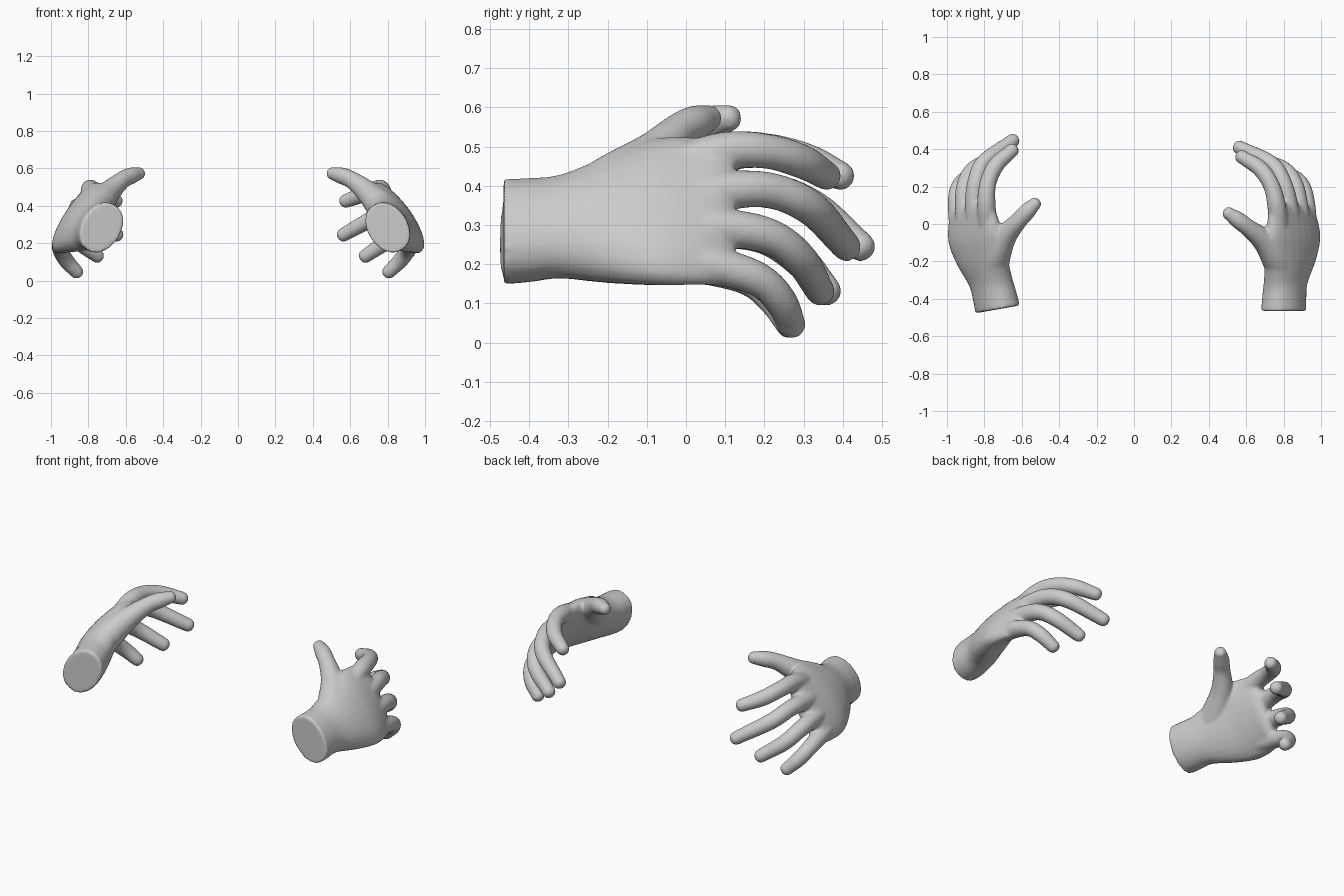
import bpy, bmesh
from math import cos, sin, pi, radians, sqrt
from mathutils import Vector, Matrix

if "Cube" in bpy.data.objects:
    bpy.data.objects.remove(bpy.data.objects["Cube"])

N = 24

# palm and wrist sections: y, centre x, centre z, half width, half thickness, tilt in degrees
PALM = [(-.465, .80, .283, .142, .107, 57), (-.40, .803, .287, .141, .105, 57),
        (-.32, .81, .296, .143, .10, 56), (-.20, .835, .314, .185, .095, 54),
        (-.08, .848, .333, .222, .082, 54), (.02, .848, .335, .22, .068, 57),
        (.085, .842, .333, .208, .056, 61), (.12, .838, .333, .185, .035, 63)]

# finger paths: x, y, z, radius
FINGERS = [
    [(.775, -.02, .45, .055), (.762, .10, .488, .050), (.735, .205, .488, .045),
     (.675, .295, .462, .044), (.578, .358, .426, .037)],
    [(.84, -.02, .37, .052), (.828, .10, .388, .050), (.800, .215, .388, .046),
     (.735, .32, .342, .045), (.566, .408, .246, .038)],
    [(.89, -.02, .29, .052), (.882, .10, .292, .050), (.858, .215, .270, .046),
     (.800, .292, .212, .044), (.684, .341, .133, .038)],
    [(.93, -.04, .215, .052), (.922, .10, .190, .048), (.905, .19, .158, .044),
     (.866, .242, .105, .042), (.808, .268, .048, .037)],
    [(.80, -.27, .34, .085), (.755, -.17, .41, .080), (.69, -.085, .475, .062),
     (.61, -.02, .537, .047), (.555, .022, .560, .045), (.508, .055, .572, .035)],
]


def loft(bm, rings):
    rows = [[bm.verts.new(p) for p in r] for r in rings]
    for a, b in zip(rows, rows[1:]):
        for i in range(N):
            j = (i + 1) % N
            bm.faces.new((a[i], a[j], b[j], b[i]))
    bm.faces.new(rows[0][::-1])
    bm.faces.new(rows[-1])


def spline(keys, steps=8):
    """Smooth curve through points of any dimension."""
    k = [Vector(p) for p in keys]
    k = [k[0] * 2 - k[1]] + k + [k[-1] * 2 - k[-2]]
    out = []
    for a, b, c, d in zip(k, k[1:], k[2:], k[3:]):
        for s in range(steps):
            t = s / steps
            out.append(.5 * (2 * b + (c - a) * t + (2 * a - 5 * b + 4 * c - d) * t * t
                             + (3 * b - a - 3 * c + d) * t ** 3))
    return out + [k[-2]]


def palm(bm):
    # lofted rounded sections running along y
    keys = spline([Vector(r) for r in PALM], 4)
    rings = []
    for y, cx, cz, w, h, tilt in keys:
        u = Vector((cos(radians(tilt)), 0, -sin(radians(tilt))))
        v = Vector((-u.z, 0, u.x))
        ring = []
        for i in range(N):
            c, s = cos(2 * pi * i / N), sin(2 * pi * i / N)
            p = Vector((cx, y, cz)) + u * (w * c) + v * (h * (abs(s) ** .9) * (1 if s > 0 else -1))
            ring.append(p)
        rings.append(ring)
    loft(bm, rings)


def finger(bm, keys):
    # tapered tube with a blunt rounded tip
    path = spline(keys)
    pts = [Vector(p[:3]) for p in path]
    rad = [p[3] for p in path]
    end = (pts[-1] - pts[-2]).normalized()
    base, r0 = pts[-1].copy(), rad[-1]
    for t in (.3, .55, .75, .9, .98):
        pts.append(base + end * r0 * t)
        rad.append(r0 * sqrt(1 - t ** 2.6))
    rings = []
    for i, p in enumerate(pts):
        d = (pts[min(i + 1, len(pts) - 1)] - pts[max(i - 1, 0)]).normalized()
        u = d.cross(Vector((.5, 0, -.85))).normalized()
        v = d.cross(u)
        rings.append([p + (u * cos(2 * pi * j / N) + v * sin(2 * pi * j / N)) * rad[i]
                      for j in range(N)])
    loft(bm, rings)


def hand(name, matrix):
    bm = bmesh.new()
    palm(bm)
    for keys in FINGERS:
        finger(bm, keys)
    bm.transform(matrix)
    bmesh.ops.recalc_face_normals(bm, faces=bm.faces)
    me = bpy.data.meshes.new(name)
    bm.to_mesh(me)
    bm.free()
    ob = bpy.data.objects.new(name, me)
    bpy.context.collection.objects.link(ob)
    # fuse the parts into one skin and soften the joins
    m = ob.modifiers.new("fuse", 'REMESH')
    m.mode = 'VOXEL'
    m.voxel_size = .008
    m.use_smooth_shade = True
    s = ob.modifiers.new("soften", 'SMOOTH')
    s.factor = .5
    s.iterations = 10
    for p in me.polygons:
        p.use_smooth = True
    return ob


# right hand, and a mirrored left hand turned slightly
hand("right_hand", Matrix.Identity(4))
turn = (Matrix.Translation((-.79, .005, 0)) @ Matrix.Rotation(radians(10), 4, 'Z')
        @ Matrix.Translation((.78, 0, 0)) @ Matrix.Scale(-1, 4, (1, 0, 0)))
hand("left_hand", turn)
